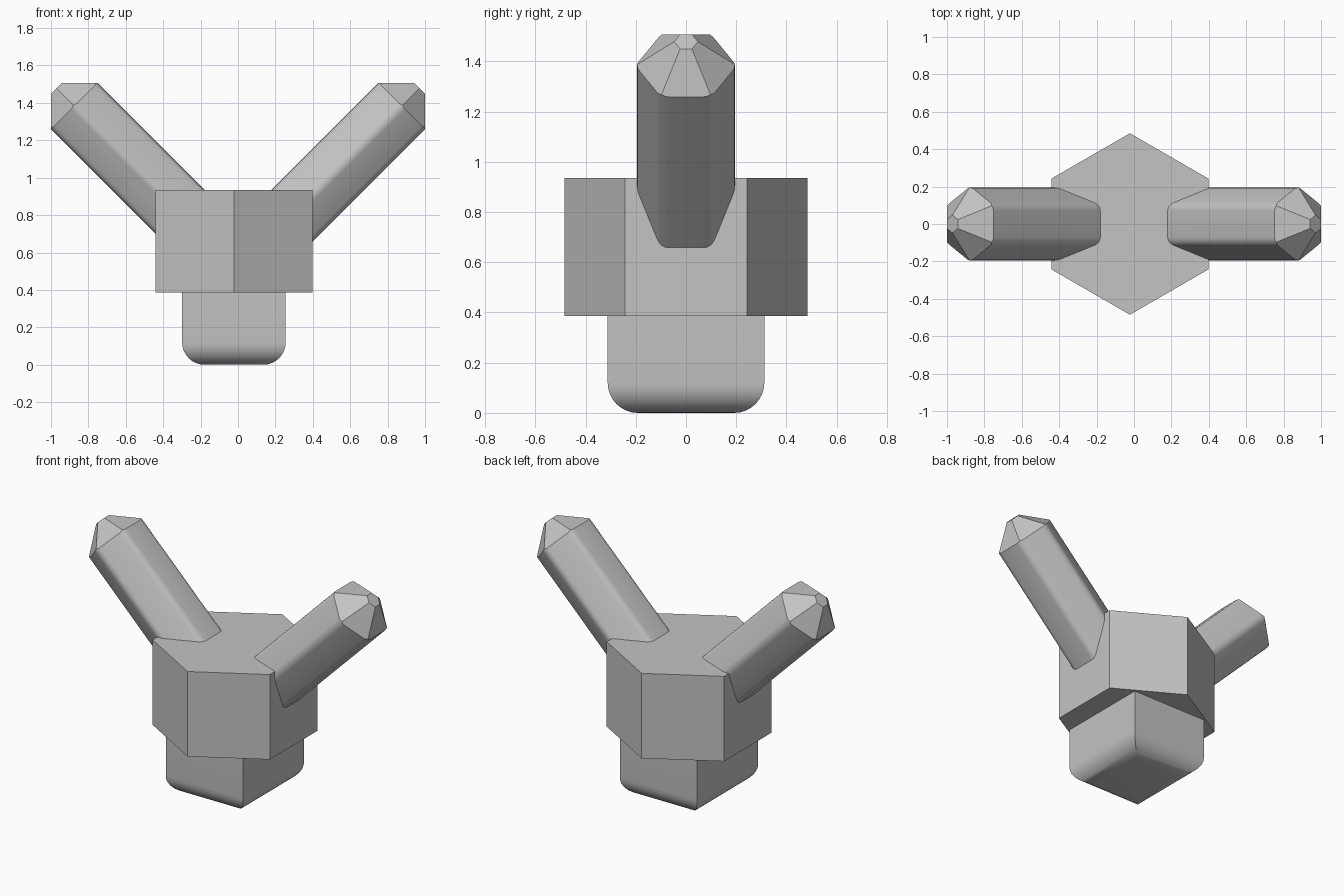
import bpy, bmesh
from math import sin, cos, pi, radians
from mathutils import Vector

cube = bpy.data.objects.get("Cube")
if cube:
    bpy.data.objects.remove(cube, do_unlink=True)

grey = bpy.data.materials.new("plain grey")
grey.use_nodes = True
colour = (0.55, 0.55, 0.55, 1)
grey.diffuse_color = colour
grey.node_tree.nodes["Principled BSDF"].inputs["Base Color"].default_value = colour

OFFSET_X = -0.022  # the block and foot sit slightly to the right of the arms


def finish(name, bm):
    bmesh.ops.recalc_face_normals(bm, faces=bm.faces)
    mesh = bpy.data.meshes.new(name)
    bm.to_mesh(mesh)
    bm.free()
    mesh.materials.append(grey)
    obj = bpy.data.objects.new(name, mesh)
    bpy.context.collection.objects.link(obj)
    bpy.ops.object.select_all(action='DESELECT')
    obj.select_set(True)
    bpy.context.view_layer.objects.active = obj
    bpy.ops.object.shade_smooth_by_angle(angle=radians(30))
    return obj


# Hexagonal block with corners at front and back
bm = bmesh.new()
bmesh.ops.create_cone(bm, cap_ends=True, segments=6, radius1=0.485, radius2=0.485, depth=0.55)
if max(v.co.x for v in bm.verts) > 0.45:
    for v in bm.verts:
        v.co.x, v.co.y = v.co.y, v.co.x
bmesh.ops.translate(bm, verts=bm.verts, vec=(OFFSET_X, 0, 0.66))
finish("hex_block", bm)

# Foot: a box with rounded bottom edges and sharp upright edges
bm = bmesh.new()
bmesh.ops.create_cube(bm, size=1)
bmesh.ops.scale(bm, verts=bm.verts, vec=(0.554, 0.624, 0.42))
bmesh.ops.translate(bm, verts=bm.verts, vec=(OFFSET_X, 0, 0.21))
bottom = [e for e in bm.edges if all(v.co.z < 0.01 for v in e.verts)]
bmesh.ops.bevel(bm, geom=bottom, offset=0.12, segments=8, profile=0.5, affect='EDGES')
finish("foot", bm)

# Arms: rounded hexagonal bars, each cut to a blunt six-sided point
APOTHEM, ROUND, TIP_APOTHEM = 0.175, 0.05, 0.041
START, SHOULDER, TIP, AXIS_HEIGHT = 0.64, 1.597, 1.732, 0.359
STEPS = 4


def make_arm(name, side):
    bm = bmesh.new()
    along = Vector((side, 0, 1)).normalized()
    up = Vector((-side, 0, 1)).normalized()

    def vert(y, v, dist):
        return bm.verts.new(along * dist + up * (AXIS_HEIGHT + v) + Vector((0, y, 0)))

    inner, outer, tip = [], [], []
    reach = (APOTHEM - ROUND) / cos(pi / 6)
    for corner in range(6):
        a = corner * pi / 3
        r = TIP_APOTHEM / cos(pi / 6)
        tip.append(vert(r * cos(a), r * sin(a), TIP))
        for i in range(STEPS + 1):
            b = a + (i / STEPS - 0.5) * pi / 3
            y = reach * cos(a) + ROUND * cos(b)
            v = reach * sin(a) + ROUND * sin(b)
            # Distance to the nearest flat decides where the point's slope cuts the bar
            m = max(y * cos(k * pi / 3 + pi / 6) + v * sin(k * pi / 3 + pi / 6) for k in range(6))
            t = (APOTHEM - m) / (APOTHEM - TIP_APOTHEM)
            inner.append(vert(y, v, START))
            outer.append(vert(y, v, SHOULDER + t * (TIP - SHOULDER)))

    n = len(outer)
    for i in range(n):
        j = (i + 1) % n
        bm.faces.new((inner[i], inner[j], outer[j], outer[i]))
    for c in range(6):
        first = c * (STEPS + 1) + STEPS // 2
        edge = [outer[(first + i) % n] for i in range(STEPS + 2)]
        bm.faces.new(edge + [tip[(c + 1) % 6], tip[c]])
    bm.faces.new(tip)
    bm.faces.new(inner[::-1])
    finish(name, bm)


make_arm("left_arm", 1)
make_arm("right_arm", -1)
